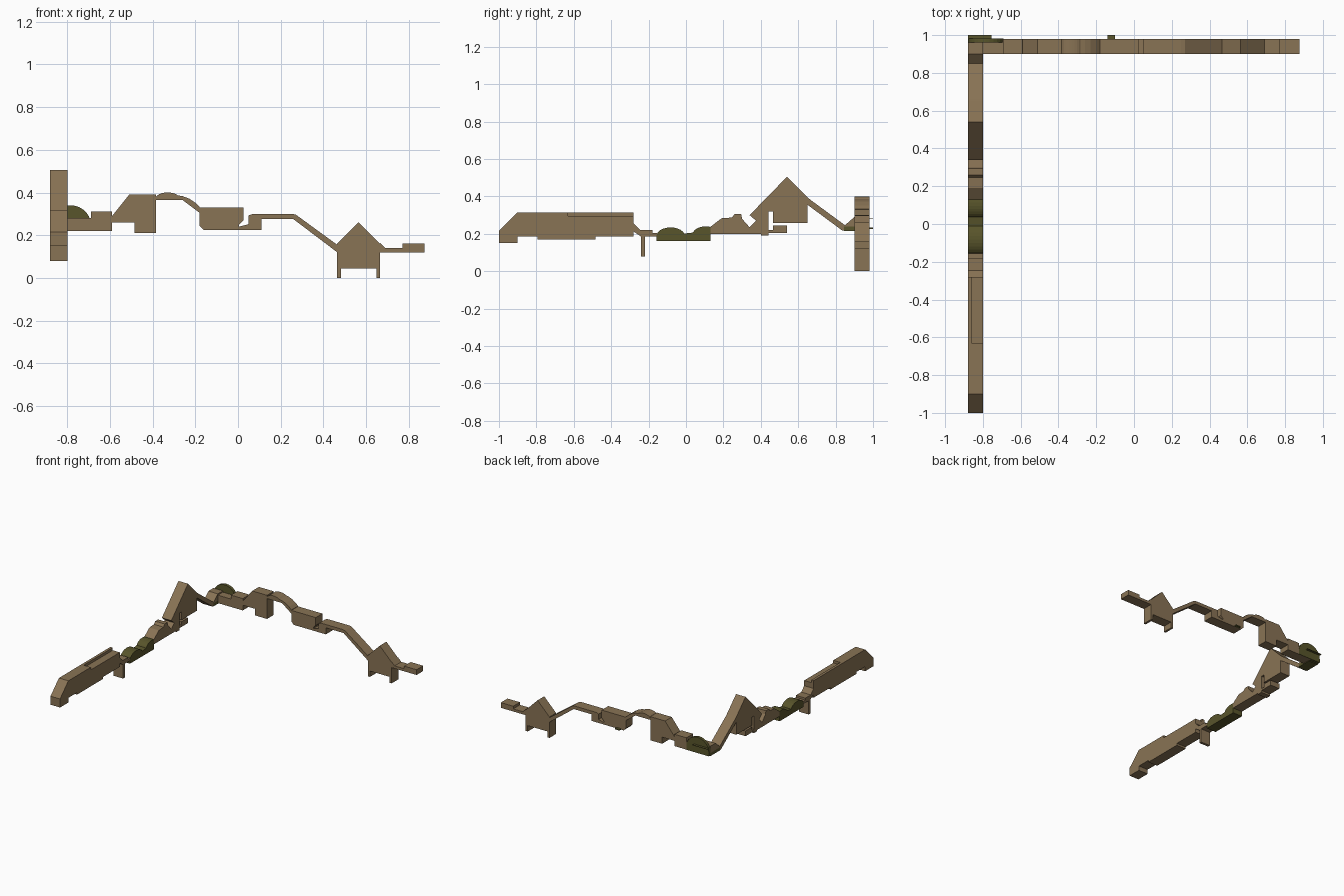
import bpy, bmesh, math


def material(name, rgb):
    m = bpy.data.materials.new(name)
    m.diffuse_color = (*rgb, 1)
    return m


TAN = material("tan", (0.25, 0.172, 0.09))
GREEN = material("olive_green", (0.098, 0.09, 0.024))


def arc(cx, cz, rx, rz, a0, a1, n=10):
    """Points along an ellipse from angle a0 to a1 in degrees."""
    out = []
    for i in range(n + 1):
        a = math.radians(a0 + (a1 - a0) * i / n)
        out.append((cx + rx * math.cos(a), cz + rz * math.sin(a)))
    return out


def extrude(name, pts, axis, lo, hi, mat=TAN):
    """Extrude a side profile: (x, z) points along y, or (y, z) points along x."""
    def co(p, d):
        return (p[0], d, p[1]) if axis == "y" else (d, p[0], p[1])
    bm = bmesh.new()
    a = [bm.verts.new(co(p, lo)) for p in pts]
    b = [bm.verts.new(co(p, hi)) for p in pts]
    bm.faces.new(a)
    bm.faces.new(b[::-1])
    for i in range(len(pts)):
        j = (i + 1) % len(pts)
        bm.faces.new((a[i], b[i], b[j], a[j]))
    bmesh.ops.recalc_face_normals(bm, faces=bm.faces)
    me = bpy.data.meshes.new(name)
    bm.to_mesh(me)
    bm.free()
    me.materials.append(mat)
    ob = bpy.data.objects.new(name, me)
    bpy.context.collection.objects.link(ob)
    return ob


def back(name, pts, mat=TAN, lo=0.90, hi=0.98):
    return extrude(name, pts, "y", lo, hi, mat)


def side(name, pts, mat=TAN, lo=-0.88, hi=-0.80):
    return extrude(name, pts, "x", lo, hi, mat)


def rect(a0, z0, a1, z1):
    return [(a0, z0), (a1, z0), (a1, z1), (a0, z1)]


# ---- back row, left to right ----
back("low_wall", [(-0.80, 0.22), (-0.59, 0.22), (-0.59, 0.31), (-0.69, 0.31),
                  (-0.69, 0.28), (-0.80, 0.28)])
back("corner_bush", arc(-0.785, 0.25, 0.095, 0.09, 0, 180, 14) + [(-0.88, 0.22), (-0.69, 0.22)],
     GREEN, 0.96, 0.982)
back("sloped_building", [(-0.59, 0.26), (-0.485, 0.26), (-0.485, 0.21), (-0.385, 0.21),
                         (-0.385, 0.39), (-0.51, 0.39), (-0.59, 0.29)])
back("curved_roof", [(-0.18, 0.305), (-0.26, 0.365), (-0.385, 0.365), (-0.385, 0.38)]
     + arc(-0.33, 0.38, 0.05, 0.02, 160, 20, 8)
     + [(-0.26, 0.383), (-0.23, 0.372), (-0.20, 0.352), (-0.18, 0.333)])
back("hall", [(-0.18, 0.245), (-0.16, 0.225), (0.005, 0.225), (0.005, 0.25), (0.025, 0.27),
              (0.025, 0.33), (-0.18, 0.33)])
back("stepped_link", [(0.005, 0.225), (0.11, 0.225), (0.11, 0.275), (0.26, 0.275), (0.465, 0.12),
                      (0.465, 0.155), (0.27, 0.297), (0.25, 0.30), (0.07, 0.30), (0.05, 0.293),
                      (0.05, 0.252), (0.005, 0.24)])
back("gabled_house", [(0.465, 0), (0.482, 0), (0.482, 0.045), (0.648, 0.045), (0.648, 0),
                      (0.665, 0), (0.665, 0.16), (0.565, 0.26), (0.465, 0.16)])
back("end_step", [(0.665, 0.12), (0.875, 0.12), (0.875, 0.16), (0.77, 0.16), (0.77, 0.14),
                  (0.69, 0.14), (0.665, 0.165)])

# thin leaf plates sticking out behind
back("corner_leaf", rect(-0.88, 0.278, -0.755, 0.282), GREEN, 0.98, 1.0)
back("small_leaf", rect(-0.14, 0.225, -0.10, 0.233), GREEN, 0.98, 1.0)

# ---- corner ----
side("corner_block", [(0.845, 0.238), (0.96, 0.238), (0.96, 0.29), (0.90, 0.29), (0.85, 0.246)])
side("corner_hedge", rect(0.845, 0.215, 0.96, 0.238), GREEN)

# ---- left row, back to front ----
side("sloped_strut", [(0.65, 0.355), (0.835, 0.218), (0.85, 0.218), (0.85, 0.246),
                      (0.665, 0.382), (0.65, 0.395)])
side("tall_house", [(0.34, 0.30), (0.375, 0.27), (0.34, 0.235), (0.34, 0.20), (0.40, 0.20),
                    (0.40, 0.19), (0.44, 0.19), (0.44, 0.32), (0.465, 0.32), (0.465, 0.258),
                    (0.65, 0.258), (0.65, 0.395), (0.54, 0.505)])
side("house_step", [(0.44, 0.205), (0.54, 0.205), (0.54, 0.245), (0.465, 0.245),
                    (0.465, 0.22), (0.44, 0.22)])
side("shed", [(0.13, 0.20), (0.34, 0.20), (0.34, 0.235), (0.30, 0.28), (0.295, 0.305),
              (0.26, 0.305), (0.245, 0.287), (0.19, 0.283), (0.13, 0.237)])
side("hedge", [(-0.157, 0.162), (0.13, 0.162), (0.13, 0.238)]
     + arc(0.105, 0.195, 0.07, 0.045, 70, 165, 7)
     + arc(-0.082, 0.19, 0.075, 0.044, 15, 180, 11), GREEN)
side("walkway", [(-0.28, 0.212), (-0.24, 0.185), (-0.24, 0.08), (-0.22, 0.08), (-0.22, 0.185),
                 (-0.155, 0.185), (-0.155, 0.205), (-0.18, 0.205), (-0.18, 0.22),
                 (-0.245, 0.22), (-0.28, 0.255)])

# long building with a parapet along its outer edge
side("long_building", [(-1, 0.15), (-0.9, 0.15), (-0.9, 0.185), (-0.795, 0.185), (-0.795, 0.17),
                       (-0.485, 0.17), (-0.485, 0.185), (-0.28, 0.185), (-0.28, 0.295),
                       (-0.63, 0.295), (-0.63, 0.315), (-0.9, 0.315), (-1, 0.215)])
side("parapet", rect(-0.63, 0.295, -0.28, 0.315), TAN, -0.88, -0.86)
